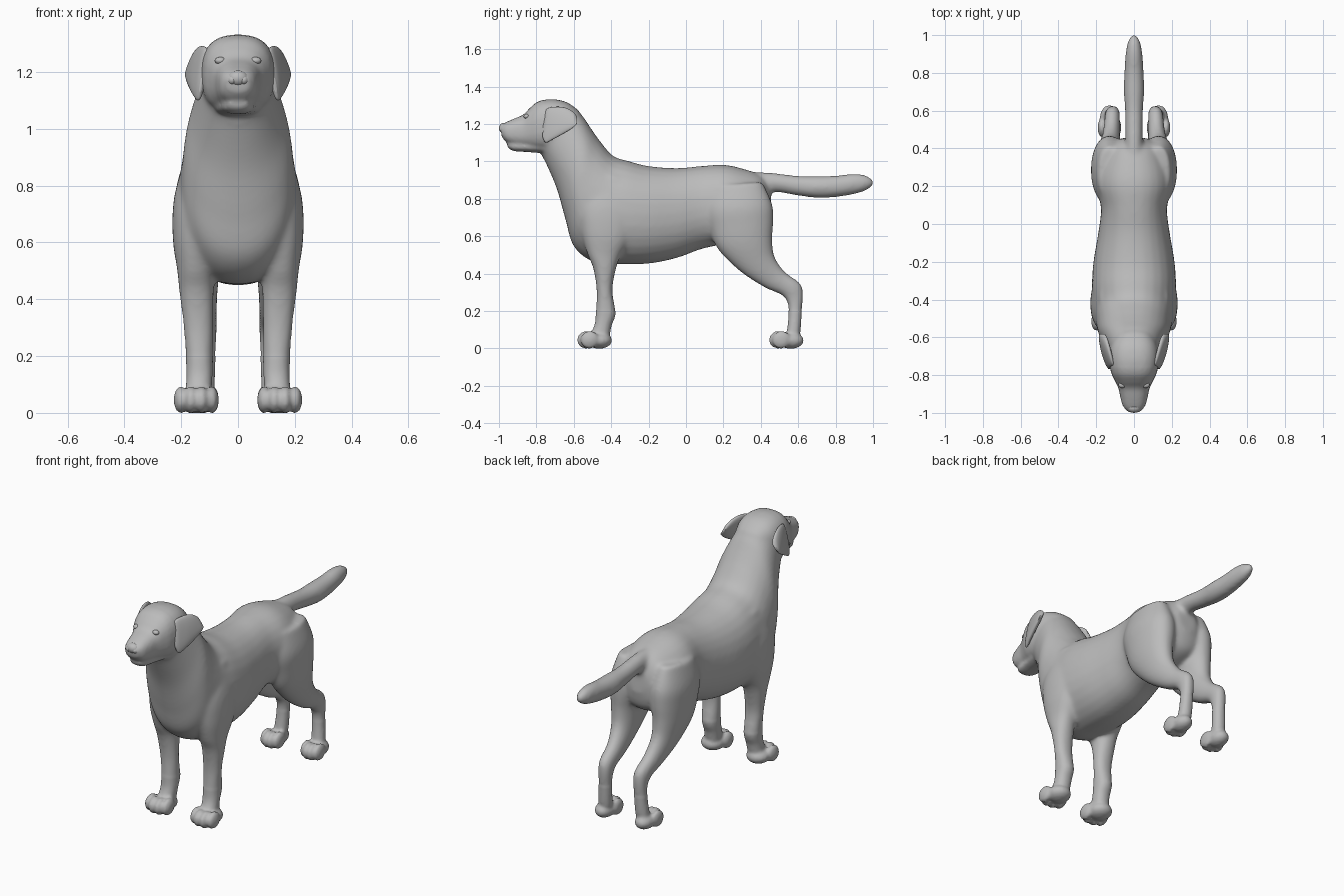
import bpy, bmesh, math
from mathutils import Matrix, Vector

grey = bpy.data.materials.new("plain grey")
grey.diffuse_color = (0.5, 0.5, 0.5, 1)


def spline(rows, steps=6):
    """Catmull-Rom interpolation through rows of numbers."""
    rows = [Vector(r) for r in rows]
    out = []
    for i in range(len(rows) - 1):
        p0, p1 = rows[max(i - 1, 0)], rows[i]
        p2, p3 = rows[i + 1], rows[min(i + 2, len(rows) - 1)]
        for s in range(steps):
            t = s / steps
            out.append(0.5 * (2 * p1 + (p2 - p0) * t + (2 * p0 - 5 * p1 + 4 * p2 - p3) * t * t
                              + (3 * p1 - p0 - 3 * p2 + p3) * t ** 3))
    return out + [rows[-1]]


def loft(bm, rows, power=2.0, side=1, lean=0.0, n=28):
    """Rings spanning two outline points (ya, za)-(yb, zb), half-width w, centre x."""
    rows = [tuple(r) + (0,) * (6 - len(r)) for r in rows]
    rings = []
    for ya, za, yb, zb, w, x in spline(rows):
        ring = []
        for k in range(n):
            a = 2 * math.pi * k / n
            c, s = math.cos(a), math.sin(a)
            c = math.copysign(abs(c) ** (2 / power), c)
            s = math.copysign(abs(s) ** (2 / power), s)
            ring.append(bm.verts.new((side * (x + w * s - lean * c),
                                      (ya + yb) / 2 + c * (ya - yb) / 2,
                                      (za + zb) / 2 + c * (za - zb) / 2)))
        rings.append(ring)
    faces = [bm.faces.new(rings[0]), bm.faces.new(rings[-1][::-1])]
    for r, q in zip(rings, rings[1:]):
        for k in range(n):
            faces.append(bm.faces.new((r[k], q[k], q[(k + 1) % n], r[(k + 1) % n])))
    bmesh.ops.recalc_face_normals(bm, faces=faces)


def ball(bm, pos, size, tilt=0.0):
    m = (Matrix.Translation(pos) @ Matrix.Rotation(tilt, 4, 'X')
         @ Matrix.Diagonal((*size, 1)))
    bmesh.ops.create_uvsphere(bm, u_segments=20, v_segments=14, radius=1, matrix=m)


def finish(bm, name):
    me = bpy.data.meshes.new(name)
    bm.to_mesh(me)
    bm.free()
    ob = bpy.data.objects.new(name, me)
    bpy.context.collection.objects.link(ob)
    me.materials.append(grey)
    for p in me.polygons:
        p.use_smooth = True
    return ob


def apply(ob):
    dg = bpy.context.evaluated_depsgraph_get()
    me = bpy.data.meshes.new_from_object(ob.evaluated_get(dg))
    ob.modifiers.clear()
    ob.data = me


bm = bmesh.new()

# torso and neck, rump to skull
loft(bm, [(.45, .86, .46, .72, .06), (.40, .925, .43, .62, .13), (.30, .962, .33, .57, .18),
          (.20, .982, .20, .555, .195), (.08, .975, .08, .53, .175), (-.05, .964, -.05, .483, .19),
          (-.20, .975, -.20, .453, .215), (-.30, 1.0, -.36, .45, .223), (-.39, 1.03, -.50, .465, .215),
          (-.46, 1.11, -.60, .545, .20), (-.51, 1.18, -.645, .69, .187), (-.55, 1.24, -.69, .85, .158),
          (-.60, 1.29, -.745, .98, .132), (-.66, 1.31, -.785, 1.06, .115)], 2.15)

# skull and muzzle
loft(bm, [(-.57, 1.27, -.60, 1.10, .09), (-.64, 1.318, -.66, 1.06, .125), (-.72, 1.333, -.73, 1.05, .132),
          (-.79, 1.32, -.79, 1.055, .12), (-.835, 1.285, -.83, 1.065, .10), (-.87, 1.25, -.87, 1.075, .083),
          (-.92, 1.228, -.915, 1.083, .072), (-.965, 1.208, -.957, 1.10, .06),
          (-.993, 1.19, -.985, 1.13, .038)], 2.5)

# lower jaw
loft(bm, [(-.75, 1.12, -.75, 1.042, .09), (-.85, 1.11, -.85, 1.05, .066),
          (-.92, 1.11, -.92, 1.055, .052), (-.958, 1.10, -.952, 1.072, .03)], 2.3)

# tail
loft(bm, [(.34, .945, .42, .80, .05), (.45, .94, .47, .835, .046), (.60, .923, .60, .816, .048),
          (.70, .922, .70, .804, .055), (.80, .924, .80, .808, .052), (.90, .935, .90, .824, .045),
          (.965, .925, .96, .842, .034), (1.003, .90, 1.0, .868, .015)])

for side in (1, -1):
    # front leg, shoulder to pastern
    loft(bm, [(-.49, .92, -.31, .92, .05, .13), (-.56, .77, -.27, .75, .075, .15),
              (-.56, .63, -.29, .60, .08, .15), (-.53, .51, -.35, .49, .066, .148),
              (-.497, .43, -.375, .42, .061, .146), (-.478, .31, -.393, .31, .053, .14),
              (-.482, .20, -.376, .19, .048, .136), (-.488, .13, -.398, .12, .046, .136),
              (-.51, .08, -.41, .05, .046, .14)], 2.2, side)
    # hind leg, haunch to pastern
    loft(bm, [(.13, .87, .41, .89, .06, .13), (.10, .75, .462, .77, .095, .13),
              (.12, .65, .468, .68, .095, .13), (.17, .53, .462, .58, .08, .135),
              (.29, .41, .475, .49, .06, .13), (.42, .325, .53, .41, .046, .12),
              (.51, .285, .61, .35, .041, .115), (.543, .24, .627, .295, .038, .113),
              (.548, .18, .62, .20, .036, .115), (.54, .10, .612, .09, .038, .12),
              (.53, .06, .60, .04, .038, .125)], 2.1, side)
    # paws: a pad and four toes each
    for px, py, s in ((.147, -.475, 1.0), (.13, .55, .78)):
        ball(bm, (side * px, py + .01, .042), (.066 * s, .07, .044))
        for i, dx in enumerate((-.054, -.019, .019, .054)):
            dy = -.058 if i in (1, 2) else -.04
            ball(bm, (side * (px + dx * s), py + dy, .046), (.0245 * s + .001, .05, .047), .25)

body = finish(bm, "dog_body")

# fuse all parts into one skin
rm = body.modifiers.new("fuse", 'REMESH')
rm.mode = 'VOXEL'
rm.voxel_size = .009
rm.use_smooth_shade = True
apply(body)

# soften everywhere a little, more on the coat than on paws and muzzle
coat = body.vertex_groups.new(name="coat")
coat.add([v.index for v in body.data.vertices if v.co.z > .2 and v.co.y > -.76], 1, 'REPLACE')
for group, count in (("", 4), ("coat", 22)):
    sm = body.modifiers.new("soften", 'SMOOTH')
    sm.factor = .5
    sm.iterations = count
    sm.vertex_group = group
apply(body)
for p in body.data.polygons:
    p.use_smooth = True

# hanging ears and eyes
for side, label in ((1, "left"), (-1, "right")):
    bm = bmesh.new()
    loft(bm, [(-.762, 1.24, -.767, 1.13, .008, .12), (-.742, 1.282, -.75, 1.10, .016, .126),
              (-.69, 1.292, -.71, 1.118, .02, .14), (-.64, 1.285, -.66, 1.145, .02, .153),
              (-.60, 1.262, -.61, 1.175, .016, .164), (-.582, 1.235, -.584, 1.20, .006, .17)],
         2.2, side, lean=.014)
    finish(bm, label + "_ear")
    bm = bmesh.new()
    ball(bm, (side * .062, -.852, 1.24), (.02, .016, .013))
    finish(bm, label + "_eye")

# nose
bm = bmesh.new()
ball(bm, (0, -.973, 1.178), (.036, .027, .028))
for side in (1, -1):
    ball(bm, (side * .02, -.975, 1.172), (.018, .022, .018))
finish(bm, "nose")
